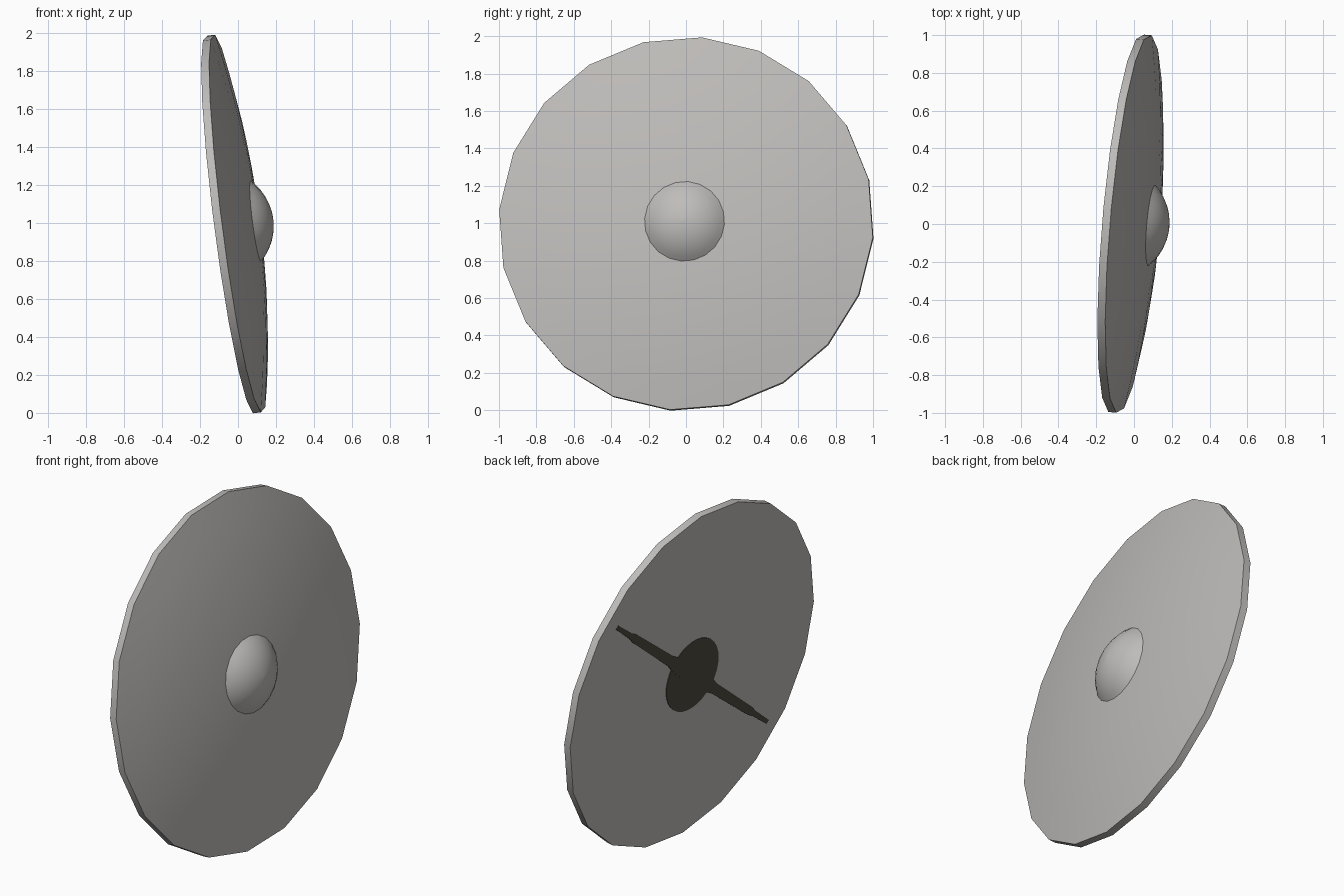
import bpy, bmesh, math
from mathutils import Matrix, Vector

if "Cube" in bpy.data.objects:
    bpy.data.objects.remove(bpy.data.objects["Cube"])

SIDES = 20
PHASE = math.radians(13.1)
R = 1.006

# tilted frame: local z is the shield's facing direction, local x ~ world y
n = Vector((1, -0.085, 0.128)).normalized()
e1 = Vector((0, 1, 0))
e1 = (e1 - e1.dot(n) * n).normalized()
e2 = n.cross(e1)
FRAME = Matrix((e1, e2, n)).transposed().to_4x4()
FRAME.translation = (0, 0, 0.998)


def material(name, rgb):
    m = bpy.data.materials.new(name)
    m.diffuse_color = (*rgb, 1)
    m.use_nodes = True
    m.node_tree.nodes["Principled BSDF"].inputs["Base Color"].default_value = m.diffuse_color
    return m


grey = material("steel grey", (0.52, 0.505, 0.49))
dark = material("dark leather", (0.075, 0.07, 0.05))


def finish(name, bm, mat, smooth=True):
    bmesh.ops.recalc_face_normals(bm, faces=bm.faces)
    bm.transform(FRAME)
    me = bpy.data.meshes.new(name)
    bm.to_mesh(me)
    bm.free()
    me.materials.append(mat)
    ob = bpy.data.objects.new(name, me)
    bpy.context.collection.objects.link(ob)
    if smooth:
        bpy.ops.object.select_all(action='DESELECT')
        ob.select_set(True)
        bpy.context.view_layer.objects.active = ob
        bpy.ops.object.shade_smooth_by_angle(angle=math.radians(35))
    return ob


def lathe(name, profile, mat, sides=SIDES):
    """Closed turned solid from (radius, height) rings, capped at both ends."""
    bm = bmesh.new()
    rings = []
    for r, h in profile:
        ring = []
        for i in range(sides):
            a = PHASE + math.tau * i / sides
            ring.append(bm.verts.new((r * math.cos(a), r * math.sin(a), h)))
        rings.append(ring)
    for lo, hi in zip(rings, rings[1:]):
        for i in range(sides):
            j = (i + 1) % sides
            bm.faces.new((lo[i], lo[j], hi[j], hi[i]))
    bm.faces.new(rings[0][::-1])
    tip = bm.verts.new((0, 0, profile[-1][1] + 0.001))
    for i in range(sides):
        bm.faces.new((rings[-1][i], rings[-1][(i + 1) % sides], tip))
    return finish(name, bm, mat)


# shield board: flat back, straight rim, gently domed front
BACK = -0.042
dome = [(R * r, 0.1 * (1 - r * r)) for r in (1, 0.85, 0.7, 0.55, 0.4, 0.25, 0.1)]
lathe("shield_board", [(R, BACK)] + dome, grey)

# central boss: spherical cap set on the front
a, base, height = 0.22, 0.09, 0.097
rad = (a * a + height * height) / (2 * height)
edge = math.asin(a / rad)
cap = [(rad * math.sin(edge * t), base + height - rad * (1 - math.cos(edge * t)))
       for t in (1, 0.84, 0.67, 0.5, 0.33, 0.16, 0.04)]
lathe("boss", [(a, base - 0.02)] + cap, grey)

# dark round panel behind the boss
lathe("grip_panel", [(0.215, BACK - 0.004), (0.215, BACK + 0.001), (0.1, BACK + 0.001)],
      dark, 32)

# dark grip strip across the back, stepped and thinning toward its ends
half = [(0.18, 0.045), (0.26, 0.03), (0.69, 0.024), (0.74, 0.016), (0.9, 0.012)]
top = [(-x, w) for x, w in reversed(half)] + half
outline = top + [(x, -w) for x, w in reversed(top)]
bm = bmesh.new()
face = bm.faces.new([bm.verts.new((x, y, BACK + 0.001)) for x, y in outline])
out = bmesh.ops.extrude_face_region(bm, geom=[face])
bmesh.ops.translate(bm, vec=(0, 0, -0.006),
                    verts=[v for v in out["geom"] if isinstance(v, bmesh.types.BMVert)])
bm.transform(Matrix.Rotation(math.radians(37.5), 4, 'Z'))
finish("grip_strip", bm, dark, smooth=False)
